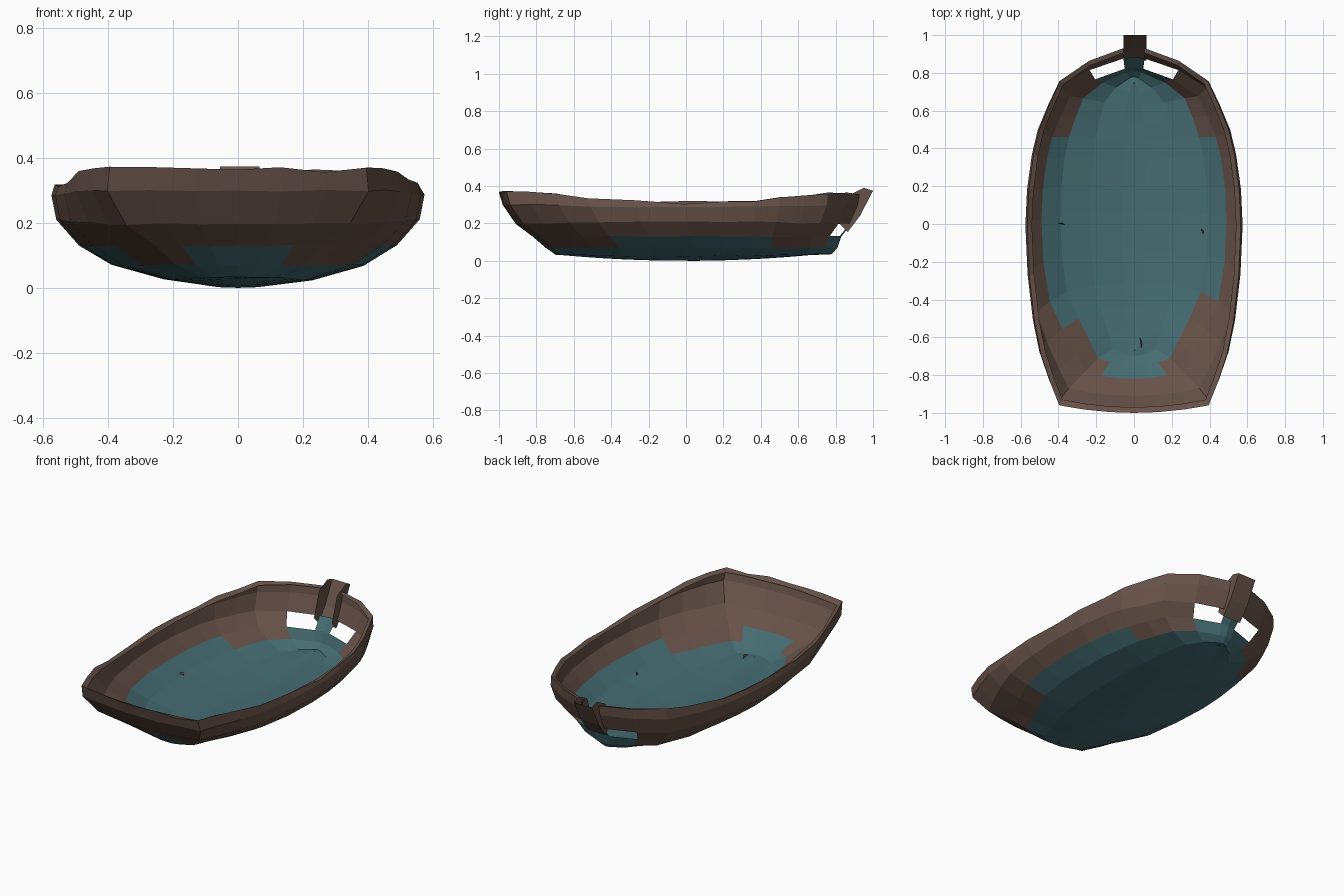
import bpy
import bmesh
import random

random.seed(4)
cube = bpy.data.objects.get("Cube")
if cube:
    bpy.data.objects.remove(cube)


def material(name, rgb):
    mat = bpy.data.materials.new(name)
    mat.use_nodes = True
    mat.diffuse_color = (*rgb, 1)
    mat.node_tree.nodes["Principled BSDF"].inputs["Base Color"].default_value = (*rgb, 1)
    return mat


BROWN = material("weathered brown wood", (0.135, 0.085, 0.068))
TEAL = material("teal bottom paint", (0.06, 0.15, 0.165))


def finish(bm, name, mats):
    mesh = bpy.data.meshes.new(name)
    bmesh.ops.recalc_face_normals(bm, faces=bm.faces)
    bm.to_mesh(mesh)
    bm.free()
    for mat in mats:
        mesh.materials.append(mat)
    obj = bpy.data.objects.new(name, mesh)
    bpy.context.collection.objects.link(obj)


# Half outline of the hull: position along the length, share of half beam
OUTLINE = [(0, 0), (0, .23), (0, .47), (0, .7), (.06, .78), (.14, .87), (.23, .93),
           (.36, .98), (.5, 1), (.6, .985), (.7, .94), (.77, .885), (.84, .79),
           (.905, .69), (.96, .42), (.995, .1), (1, 0)]
LAST = len(OUTLINE) - 1

# Levels from keel to rim: half beam, stern y, bow y, height, rise to the ends,
# narrowing at the stern
LEVELS = [(0, -.63, .75, 0, .07, .3), (.06, -.63, .75, .002, .07, .3),
          (.23, -.66, .78, .025, .02, .3), (.39, -.71, .81, .07, 0, .3),
          (.49, -.78, .83, .13, 0, .25), (.56, -.87, .885, .21, -.02, .12),
          (.575, -.94, .93, .287, .02, 0), (.565, -.96, .94, .31, .085, 0),
          (.54, -.93, .915, .3, .085, 0)]
PAINT_TOP = 4   # painted below this level
RIM = 7


def level_point(level, index, side):
    beam, stern, bow, z, rise, pinch = LEVELS[level]
    s, h = OUTLINE[index]
    y = stern + (bow - stern) * s
    if s == 0:                               # gently bowed transom
        y -= .04 * (1 - (h / .7) ** 2)
    h *= 1 - pinch * max(0, 1 - s / .25)     # tucked stern corners
    z += rise * min(y * y, .64)              # sheer levels off near the ends
    if index not in (0, LAST):
        if level == RIM:                     # worn top edge
            z += random.uniform(-.01, .01)
        elif level > 1:
            z += random.uniform(-.003, .003)
    return side * beam * h, y, z


def face_colour(level, index, side):
    """Paint covers the bottom, with worn corners and a painted stem foot."""
    if level < PAINT_TOP - 1:
        return 1
    if level == PAINT_TOP - 1:
        worn = (2, 3, 4, 11, 12, 13) + ((5,) if side > 0 else ())
        return 0 if index in worn else 1
    return 1 if level == PAINT_TOP and index == LAST - 1 else 0


def is_open(level, index):
    """Holes beside the stem, and the slot the stem post closes."""
    if level == PAINT_TOP:
        return index == LAST - 2
    return level > PAINT_TOP and index == LAST - 1


# Hull shell
bm = bmesh.new()
for side in (-1, 1):
    rows = [[bm.verts.new(level_point(lv, i, side)) for i in range(LAST + 1)]
            for lv in range(len(LEVELS))]
    for lv in range(len(LEVELS) - 1):
        for i in range(LAST):
            if is_open(lv, i):
                continue
            face = bm.faces.new((rows[lv][i], rows[lv][i + 1],
                                 rows[lv + 1][i + 1], rows[lv + 1][i]))
            face.material_index = face_colour(lv, i, side)
bmesh.ops.remove_doubles(bm, verts=bm.verts, dist=.0008)
loose = [v for v in bm.verts if not v.link_faces]
bmesh.ops.delete(bm, geom=loose, context='VERTS')
finish(bm, "hull", (BROWN, TEAL))

# Raked stem post: an open channel with a front face and two cheeks
bm = bmesh.new()
cheek = [(.82, .2), (.865, .155), (.93, .24), (1, .375), (.95, .39), (.87, .35)]
left, right = ([bm.verts.new((x, y, z)) for y, z in cheek] for x in (.066, -.056))
bm.faces.new(left)
bm.faces.new(right)
for a in (1, 2):
    bm.faces.new((left[a], left[a + 1], right[a + 1], right[a]))
finish(bm, "stem_post", (BROWN,))

# Small wood chips on the floor
for name, x, y, z, dx, dy in (("right_chip", -.385, 0, .08, .04, -.01),
                              ("left_chip", .36, -.04, .072, .012, -.03),
                              ("stern_chip", .035, -.63, .042, .008, -.06)):
    bm = bmesh.new()
    corners = [(x - dx / 2, y - dy / 2, z), (x + dx / 2, y + dy / 2, z),
               (x + .008, y + .004, z + .015)]
    bm.faces.new([bm.verts.new(c) for c in corners])
    finish(bm, name, (BROWN,))
